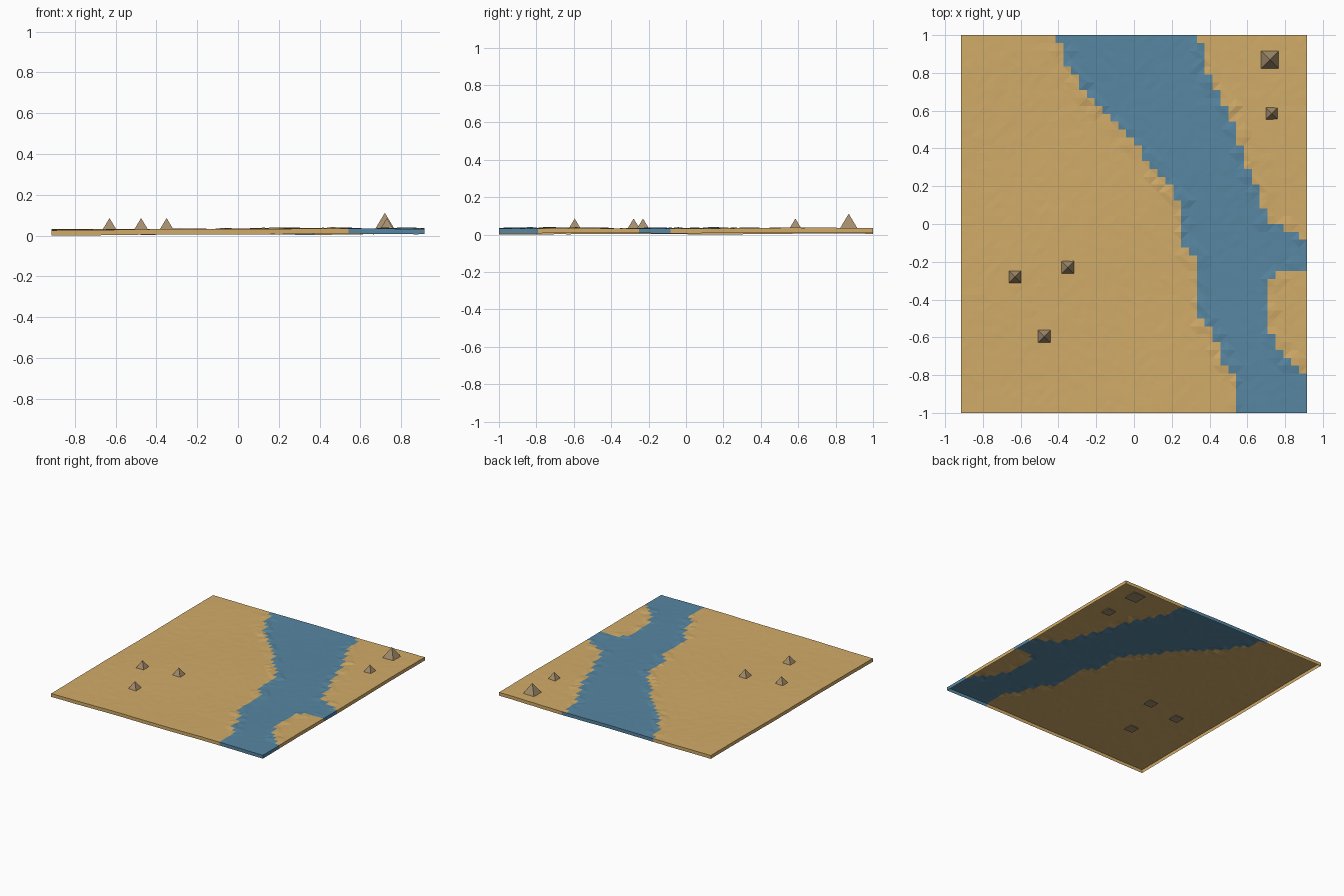
import bpy, bmesh, math, random

if "Cube" in bpy.data.objects:
    bpy.data.objects.remove(bpy.data.objects["Cube"])

random.seed(4)
HX, HY = 0.915, 1.0
NX, NY = 44, 48
DEPTH = 0.026


def material(name, rgb):
    m = bpy.data.materials.new(name)
    m.diffuse_color = (*rgb, 1)
    m.use_nodes = True
    m.node_tree.nodes["Principled BSDF"].inputs["Base Color"].default_value = m.diffuse_color
    return m


sand = material("sand", (0.64, 0.41, 0.14))
water = material("water", (0.095, 0.24, 0.36))
stone = material("stone", (0.37, 0.265, 0.15))

# River banks as (y, x) paths
WEST = [(-1, .54), (-.82, .54), (-.72, .47), (-.56, .42), (-.5, .34), (-.2, .34),
        (-.1, .26), (.11, .26), (.2, .18), (.35, .06), (.43, 0), (.52, -.1),
        (.64, -.22), (.74, -.28), (.86, -.36), (.95, -.39), (1, -.43)]
EAST = [(-.13, 1.0), (-.1, .92), (-.06, .87), (-.02, .78), (0, .71), (.15, .67), (.24, .63),
        (.37, .58), (.5, .54), (.6, .5), (.74, .42), (.83, .36), (1, .35)]
ISLAND = [(-.82, .95), (-.77, .88), (-.73, .83), (-.65, .76), (-.55, .71),
          (-.33, .71), (-.28, .75), (-.24, .79), (-.23, .95)]


def along(path, y, outside):
    for (y0, x0), (y1, x1) in zip(path, path[1:]):
        if y0 <= y <= y1:
            return x0 + (x1 - x0) * (y - y0) / (y1 - y0)
    return outside


def is_water(x, y):
    return along(WEST, y, 0) < x < min(along(EAST, y, 9), along(ISLAND, y, 9))


def height(x, y):
    z = 0.0345 + 0.003 * x
    z += 0.0014 * math.sin(7 * x + 2 * y) + 0.0014 * math.sin(5 * y - 3 * x + 1)
    z += random.uniform(-0.0006, 0.0006)
    # rougher ground along the banks
    near = {is_water(x + a, y + b) for a in (-.04, .04) for b in (-.03, .03)}
    if len(near) == 2 and abs(x) < HX - .01 and abs(y) < HY - .01:
        z += random.uniform(-0.002, 0.006)
    return z


# Land: thin ground sheet with a skirt around its border, open underneath
bm = bmesh.new()
grid = [[None] * (NY + 1) for _ in range(NX + 1)]
for i in range(NX + 1):
    for j in range(NY + 1):
        x, y = -HX + 2 * HX * i / NX, -HY + 2 * HY * j / NY
        grid[i][j] = bm.verts.new((x, y, height(x, y)))
for i in range(NX):
    for j in range(NY):
        f = bm.faces.new((grid[i][j], grid[i + 1][j], grid[i + 1][j + 1], grid[i][j + 1]))
        c = f.calc_center_median()
        f.material_index = int(is_water(c.x, c.y))
rim = [e for e in bm.edges if e.is_boundary]
new = bmesh.ops.extrude_edge_only(bm, edges=rim)["geom"]
skirt = [v for v in new if isinstance(v, bmesh.types.BMVert)]
for v in skirt:
    v.co.z -= DEPTH
for f in new:
    if isinstance(f, bmesh.types.BMFace):
        c = f.calc_center_median()
        f.material_index = int(is_water(c.x * .98, c.y * .985))
low = min(v.co.z for v in skirt)
for v in bm.verts:
    v.co.z -= low
bmesh.ops.triangulate(bm, faces=[f for f in bm.faces if abs(f.normal.z) > .5 or len(f.verts) == 4])
bmesh.ops.recalc_face_normals(bm, faces=bm.faces)
if sum(f.normal.z for f in bm.faces) < 0:
    bmesh.ops.reverse_faces(bm, faces=bm.faces)
mesh = bpy.data.meshes.new("land")
bm.to_mesh(mesh)
bm.free()
mesh.materials.append(sand)
mesh.materials.append(water)
bpy.context.collection.objects.link(bpy.data.objects.new("land", mesh))


# Pyramids, with bases sunk just below the ground sheet
def pyramid(name, x, y, half, top, base=0.023):
    bpy.ops.mesh.primitive_cone_add(vertices=4, radius1=half * math.sqrt(2), radius2=0,
                                    depth=top - base, location=(x, y, (top + base) / 2),
                                    rotation=(0, 0, math.pi / 4))
    ob = bpy.context.object
    ob.name = name
    ob.data.materials.append(stone)


pyramid("large_pyramid", 0.72, 0.87, 0.053, 0.112)
for n, (x, y) in enumerate([(.73, .585), (-.63, -.28), (-.35, -.23), (-.475, -.595)]):
    pyramid(f"small_pyramid_{n + 1}", x, y, 0.038, 0.086)
